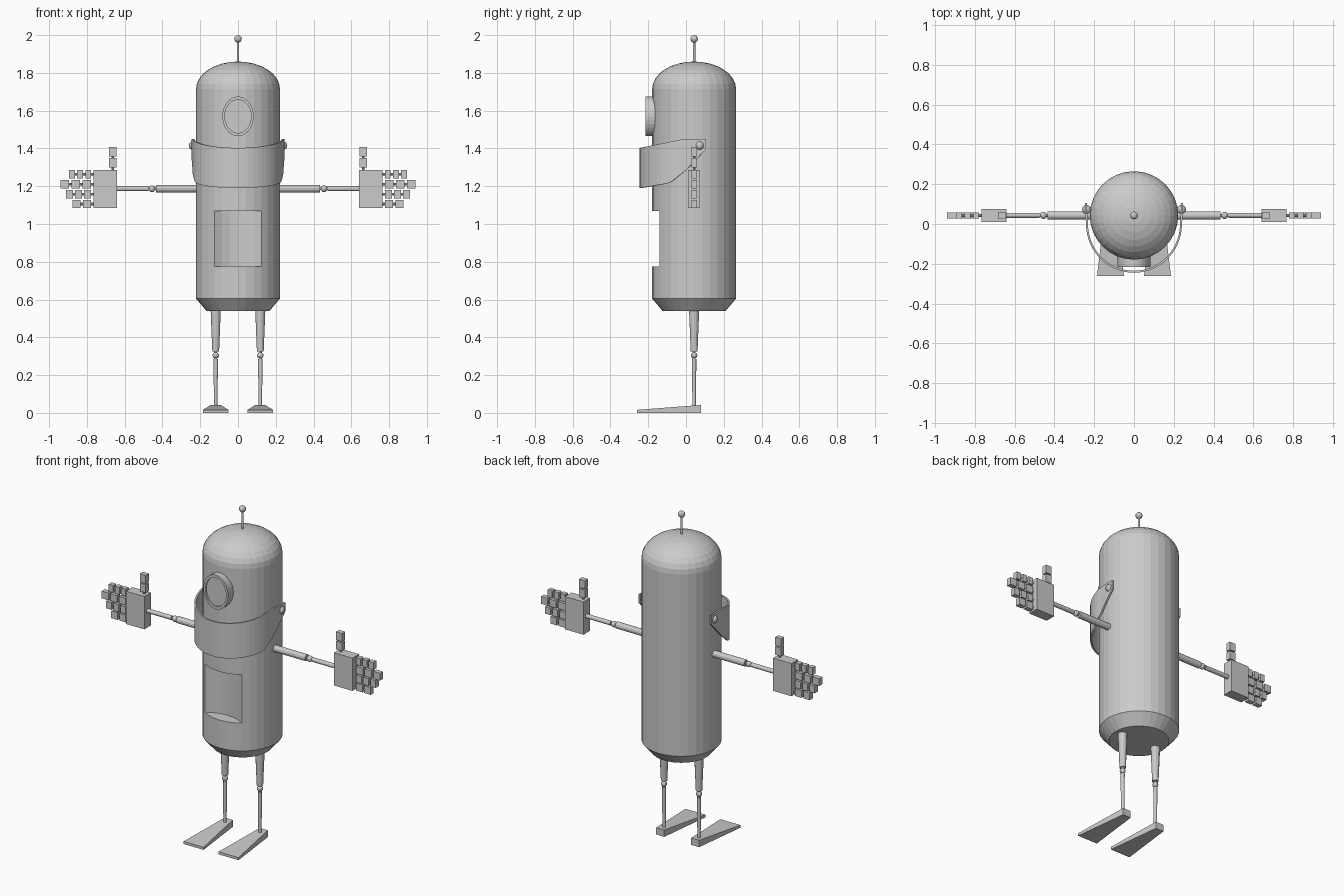
import bpy, bmesh, math
from mathutils import Vector, Matrix

if "Cube" in bpy.data.objects:
    bpy.data.objects.remove(bpy.data.objects["Cube"])

grey = bpy.data.materials.new("plain grey")
grey.use_nodes = True
COLOUR = (0.6, 0.6, 0.6, 1)
grey.diffuse_color = COLOUR
grey.node_tree.nodes["Principled BSDF"].inputs["Base Color"].default_value = COLOUR

CY = 0.043   # depth of the body axis


def finish(name, bm):
    bmesh.ops.recalc_face_normals(bm, faces=bm.faces)
    mesh = bpy.data.meshes.new(name)
    bm.to_mesh(mesh)
    bm.free()
    mesh.materials.append(grey)
    ob = bpy.data.objects.new(name, mesh)
    bpy.context.scene.collection.objects.link(ob)
    return ob


def lathe(name, profile, matrix, sides=32):
    """Spin (radius, height) points around z, then place with a matrix."""
    bm = bmesh.new()
    verts = [bm.verts.new((0, r, z)) for r, z in profile]
    edges = [bm.edges.new(pair) for pair in zip(verts, verts[1:])]
    bmesh.ops.spin(bm, geom=verts + edges, cent=(0, 0, 0), axis=(0, 0, 1),
                   angle=math.tau, steps=sides)
    bmesh.ops.remove_doubles(bm, verts=bm.verts, dist=1e-5)
    bm.transform(matrix)
    return finish(name, bm)


def add_rod(bm, a, b, r1, r2, sides=12):
    a, b = Vector(a), Vector(b)
    turn = (b - a).to_track_quat('Z', 'Y').to_matrix().to_4x4()
    bmesh.ops.create_cone(bm, cap_ends=True, segments=sides, radius1=r1, radius2=r2,
                          depth=(b - a).length, matrix=Matrix.Translation((a + b) / 2) @ turn)


def add_ball(bm, at, r):
    bmesh.ops.create_uvsphere(bm, u_segments=12, v_segments=8, radius=r,
                              matrix=Matrix.Translation(at))


def add_box(bm, lo, hi):
    lo, hi = Vector(lo), Vector(hi)
    bmesh.ops.create_cube(bm, size=1, matrix=Matrix.Translation((lo + hi) / 2)
                          @ Matrix.Diagonal((*(hi - lo), 1)))


# Body: capsule with a chamfered base and a domed top
R = 0.222
dome = [(R * math.cos(t), 1.715 + 0.145 * math.sin(t))
        for t in (math.pi / 2 * i / 8 for i in range(8))]
body = lathe("body", [(0, 0.54), (0.167, 0.54), (R, 0.605)] + dome + [(0, 1.86)],
             Matrix.Translation((0, CY, 0)))

# Belly hollow: a scooped niche in the front
cutter = lathe("niche_cutter", [(0, 0.775), (R, 0.775), (R, 1.07), (0, 1.07)],
               Matrix.Translation((0, CY - 0.367, 0)))
cutter.hide_render = True
cut = body.modifiers.new("niche", 'BOOLEAN')
cut.operation, cut.solver, cut.object = 'DIFFERENCE', 'EXACT', cutter
bpy.context.view_layer.objects.active = body
bpy.ops.object.modifier_apply(modifier="niche")
bpy.data.objects.remove(cutter)

# Porthole eye: oval drum with a raised rim
lathe("eye", [(0, 0), (1, 0), (1, 0.11), (0.84, 0.11), (0.84, 0.1), (0, 0.1)],
      Matrix.Translation((0, -0.105, 1.57)) @ Matrix.Rotation(math.pi / 2, 4, 'X')
      @ Matrix.Diagonal((0.083, 0.105, 1, 1)))

# Antenna
bm = bmesh.new()
add_rod(bm, (0, CY, 1.85), (0, CY, 1.97), 0.006, 0.006)
add_ball(bm, (0, CY, 1.98), 0.02)
finish("antenna", bm)


def ramp(y, points):
    for (y0, z0), (y1, z1) in zip(points, points[1:]):
        if y <= y1:
            return z0 + (z1 - z0) * (y - y0) / (y1 - y0)
    return points[-1][1]


# Jaw: curved band around the front, rising to the side pivots
top_line = [(-0.24, 1.403), (-0.01, 1.45), (0.105, 1.45)]
low_line = [(-0.24, 1.19), (-0.085, 1.217), (0.0, 1.285), (0.105, 1.395)]
path = [(0.236 * math.cos(t), -0.24 * math.sin(t))
        for t in (math.pi * i / 28 for i in range(29))]
path = [(0.241, 0.105), (0.24, 0.05)] + path + [(-0.24, 0.05), (-0.241, 0.105)]
bm = bmesh.new()
rows = [(bm.verts.new((x, y, ramp(y, low_line))), bm.verts.new((x, y, ramp(y, top_line))))
        for x, y in path]
for (a, b), (c, d) in zip(rows, rows[1:]):
    bm.faces.new((a, b, d, c))
jaw = finish("jaw", bm)
shell = jaw.modifiers.new("thickness", 'SOLIDIFY')
shell.thickness = 0.01
shell.offset = 0

# Fingers: (centre height, tip x, number of segments)
FINGERS = [(1.264, 0.894, 3), (1.21, 0.94, 3), (1.157, 0.91, 3), (1.106, 0.876, 2)]
ARM_Z, LEG_X = 1.187, 0.118

for side, s in (("left", 1), ("right", -1)):
    # Jaw pivot
    bm = bmesh.new()
    add_ball(bm, (s * 0.238, 0.073, 1.415), 0.023)
    finish(side + "_jaw_pivot", bm)

    # Arm with a ball elbow
    bm = bmesh.new()
    for x0, x1, r in ((0.19, 0.435, 0.02), (0.43, 0.48, 0.008), (0.475, 0.65, 0.013)):
        add_rod(bm, (s * x0, CY, ARM_Z), (s * x1, CY, ARM_Z), r, r)
    add_ball(bm, (s * 0.455, CY, ARM_Z), 0.018)
    finish(side + "_arm", bm)

    # Hand: palm, segmented fingers and upright thumb
    bm = bmesh.new()
    add_box(bm, (0.64, CY - 0.032, 1.085), (0.765, CY + 0.032, 1.285))
    for z, tip, count in FINGERS:
        add_rod(bm, (0.75, CY, z), (tip - 0.01, CY, z), 0.007, 0.007, 8)
        step = (tip + 0.012 - 0.778) / count
        for i in range(count):
            x = 0.778 + i * step
            add_box(bm, (x, CY - 0.015, z - 0.022), (x + step - 0.012, CY + 0.015, z + 0.022))
    add_rod(bm, (0.663, CY, 1.27), (0.663, CY, 1.39), 0.007, 0.007, 8)
    for z in (1.3, 1.357):
        add_box(bm, (0.643, CY - 0.015, z), (0.683, CY + 0.015, z + 0.05))
    bm.transform(Matrix.Diagonal((s, 1, 1, 1)))
    finish(side + "_hand", bm)

    # Leg with a ball knee
    x = s * LEG_X
    bm = bmesh.new()
    for z0, z1, r0, r1 in ((0.55, 0.325, 0.027, 0.018), (0.33, 0.275, 0.008, 0.008),
                           (0.285, 0.03, 0.012, 0.009)):
        add_rod(bm, (x, CY, z0), (x, CY, z1), r0, r1)
    add_ball(bm, (x, CY, 0.304), 0.017)
    finish(side + "_leg", bm)

    # Foot: wedge that widens and thins towards the toe
    bm = bmesh.new()
    add_box(bm, (x - 0.027, -0.26, 0), (x + 0.027, 0.08, 0.042))
    for v in bm.verts:
        if v.co.y < 0:
            v.co.x = x + (v.co.x - x) * 2.5
            v.co.z = min(v.co.z, 0.016)
    finish(side + "_foot", bm)
